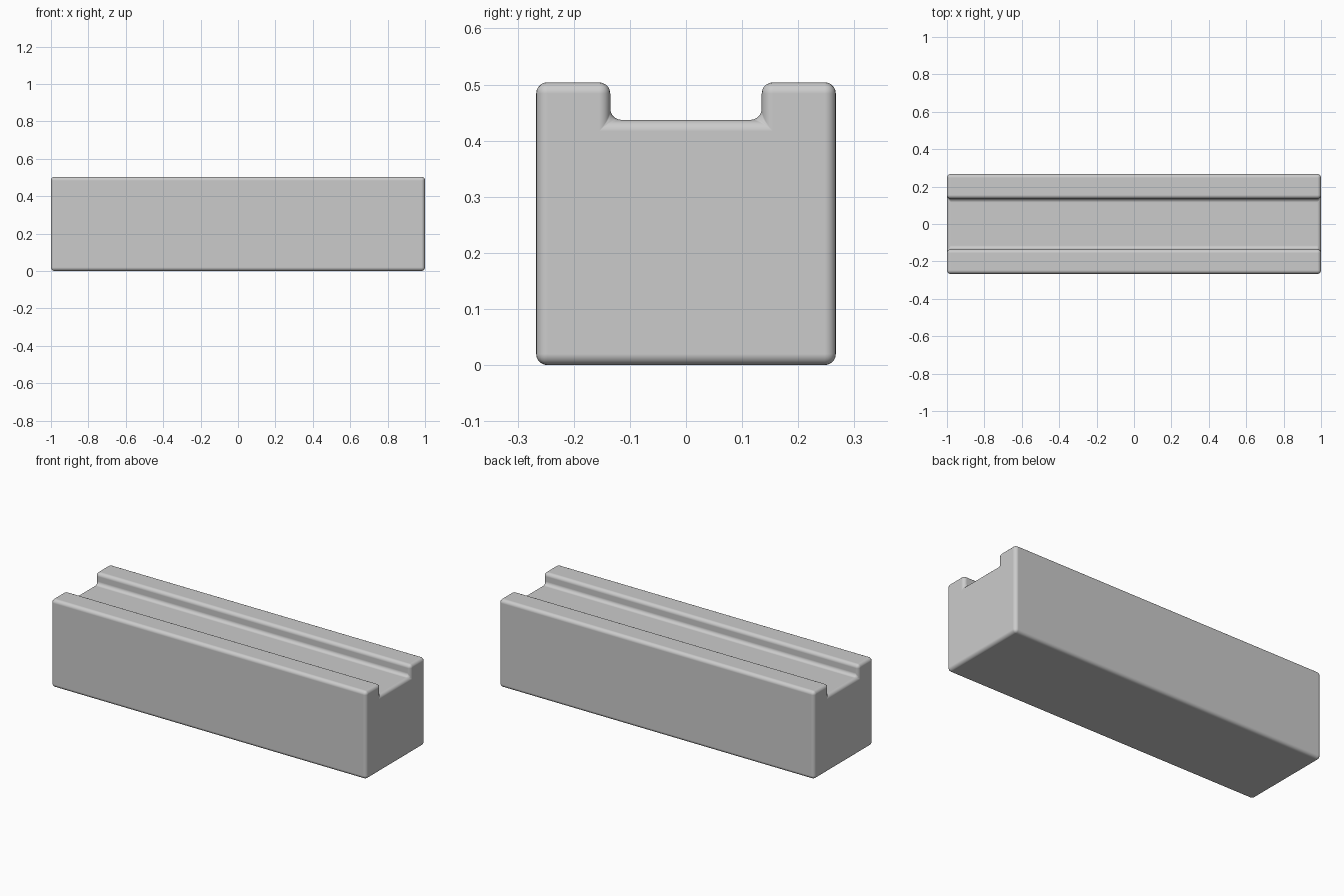
import bpy
import bmesh

# Remove the default cube
cube = bpy.data.objects.get("Cube")
if cube:
    bpy.data.objects.remove(cube, do_unlink=True)

LENGTH, HALF_DEPTH, HEIGHT = 2.0, 0.267, 0.504
GROOVE_HALF, GROOVE_FLOOR = 0.135, 0.437
ROUNDING = 0.02

# Plain grey material
grey = bpy.data.materials.new("plain_grey")
grey.use_nodes = True
colour = (0.6, 0.6, 0.6, 1)
grey.diffuse_color = colour
grey.node_tree.nodes["Principled BSDF"].inputs["Base Color"].default_value = colour

# Half of the grooved end profile, mirrored to a full outline
half = [(HALF_DEPTH, 0), (HALF_DEPTH, HEIGHT),
        (GROOVE_HALF, HEIGHT), (GROOVE_HALF, GROOVE_FLOOR)]
outline = half + [(-y, z) for y, z in reversed(half)]

# Extrude the profile along the length
bm = bmesh.new()
end = bm.faces.new([bm.verts.new((-LENGTH / 2, y, z)) for y, z in outline])
extruded = bmesh.ops.extrude_face_region(bm, geom=[end])
moved = [v for v in extruded["geom"] if isinstance(v, bmesh.types.BMVert)]
bmesh.ops.translate(bm, vec=(LENGTH, 0, 0), verts=moved)
bmesh.ops.recalc_face_normals(bm, faces=bm.faces)
mesh = bpy.data.meshes.new("grooved_block")
bm.to_mesh(mesh)
bm.free()
mesh.materials.append(grey)

block = bpy.data.objects.new("grooved_block", mesh)
bpy.context.collection.objects.link(block)

# Smooth shading with every edge rounded
bpy.ops.object.select_all(action='DESELECT')
block.select_set(True)
bpy.context.view_layer.objects.active = block
bpy.ops.object.shade_smooth()
bevel = block.modifiers.new("rounded_edges", 'BEVEL')
bevel.width = ROUNDING
bevel.segments = 5
bevel.limit_method = 'ANGLE'
bevel.harden_normals = True
